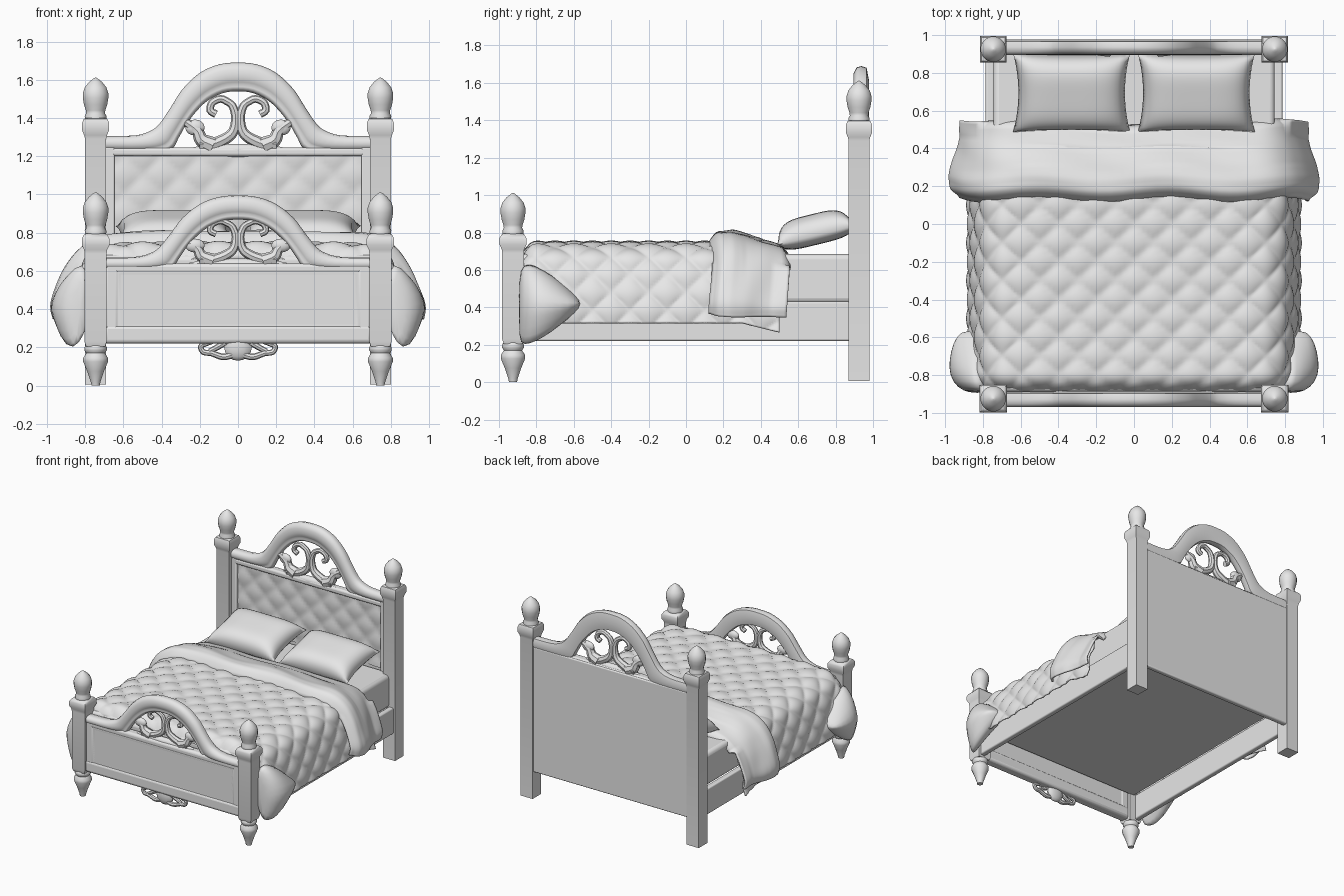
import bpy, bmesh, math
from mathutils import Vector

if "Cube" in bpy.data.objects:
    bpy.data.objects.remove(bpy.data.objects["Cube"])

mat = bpy.data.materials.new("light grey")
mat.diffuse_color = (0.8, 0.8, 0.8, 1)
mat.use_nodes = True
mat.node_tree.nodes["Principled BSDF"].inputs["Base Color"].default_value = mat.diffuse_color


def finish(name, bm, angle=40, solid=0.0, bevel=0.0, sub=0):
    bmesh.ops.recalc_face_normals(bm, faces=bm.faces)
    me = bpy.data.meshes.new(name)
    bm.to_mesh(me)
    bm.free()
    ob = bpy.data.objects.new(name, me)
    bpy.context.collection.objects.link(ob)
    me.materials.append(mat)
    for p in me.polygons:
        p.use_smooth = True
    me.set_sharp_from_angle(angle=math.radians(angle))
    if solid:
        m = ob.modifiers.new("thick", 'SOLIDIFY')
        m.thickness = solid
        m.offset = 0
    if bevel:
        m = ob.modifiers.new("round", 'BEVEL')
        m.width = bevel
        m.segments = 3
    if sub:
        ob.modifiers.new("smooth", 'SUBSURF').levels = sub
    return ob


def box(name, x0, x1, y0, y1, z0, z1, bevel=0.01):
    bm = bmesh.new()
    bmesh.ops.create_cube(bm, size=1)
    for v in bm.verts:
        v.co = ((x0 + x1) / 2 + v.co.x * (x1 - x0), (y0 + y1) / 2 + v.co.y * (y1 - y0),
                (z0 + z1) / 2 + v.co.z * (z1 - z0))
    return finish(name, bm, bevel=bevel)


def loft(name, rings, closed=True, caps=True, **kw):
    """Skin a list of point rings."""
    bm = bmesh.new()
    vs = [[bm.verts.new(p) for p in r] for r in rings]
    n = len(rings[0])
    for a, b in zip(vs, vs[1:]):
        for i in range(n if closed else n - 1):
            j = (i + 1) % n
            bm.faces.new((a[i], a[j], b[j], b[i]))
    if closed and caps:
        bm.faces.new(vs[0])
        bm.faces.new(vs[-1])
    return finish(name, bm, **kw)


def lathe(name, cx, cy, prof, n=16):
    k = math.sqrt(2) if n == 4 else 1
    return loft(name, [[(cx + r * k * math.cos(2 * math.pi * (i + .5) / n),
                         cy + r * k * math.sin(2 * math.pi * (i + .5) / n), z)
                        for i in range(n)] for r, z in prof])


def spline(pts, n):
    """Catmull-Rom curve, n steps per span."""
    p = [Vector(q) for q in pts]
    p = [2 * p[0] - p[1]] + p + [2 * p[-1] - p[-2]]
    out = []
    for i in range(1, len(p) - 2):
        a, b, c, d = p[i - 1:i + 3]
        for s in range(n):
            t = s / n
            out.append(0.5 * (2 * b + (c - a) * t + (2 * a - 5 * b + 4 * c - d) * t * t
                              + (3 * b - a - 3 * c + d) * t ** 3))
    return out + [p[-2]]


def both(half):
    """Mirror a half outline that starts at x = 0."""
    return [(-x, z) for x, z in half[:0:-1]] + list(half)


def tube(name, pts, y, r0, r1, n=8):
    """Round scroll in the x-z plane, tapering from r0 to r1."""
    c = spline(pts, 4)
    rings = []
    for i, p in enumerate(c):
        d = (c[min(i + 1, len(c) - 1)] - c[max(i - 1, 0)]).normalized()
        r = r0 + (r1 - r0) * i / (len(c) - 1)
        rings.append([(p.x - d.y * r * math.cos(a), y + r * math.sin(a), p.y + d.x * r * math.cos(a))
                      for a in (2 * math.pi * k / n for k in range(n))])
    return loft(name, rings)


def blob(name, c, s):
    bm = bmesh.new()
    bmesh.ops.create_uvsphere(bm, u_segments=14, v_segments=8, radius=1)
    for v in bm.verts:
        v.co = [c[i] + v.co[i] * s[i] for i in range(3)]
    return finish(name, bm)


# Posts, caps, finials and feet
bulb = [(.056, 0), (.058, .02), (.05, .035), (.052, .05), (.062, .08), (.068, .115), (.068, .14),
        (.058, .17), (.035, .198), (.015, .214), (.002, .222)]
for s, side in ((-1, "left"), (1, "right")):
    x = .745 * s
    lathe(side + "_head_post", x, .925, [(.055, .005), (.055, 1.29), (.06, 1.31), (.07, 1.335),
                                         (.07, 1.375), (.062, 1.395), (.05, 1.4)], 4)
    lathe(side + "_head_finial", x, .925, [(r, z + 1.39) for r, z in bulb])
    lathe(side + "_foot_post", x, -.925, [(.05, .205), (.058, .23), (.058, .69), (.06, .71), (.072, .735),
                                          (.072, .77), (.06, .79), (.05, .795)], 4)
    lathe(side + "_foot_finial", x, -.925, [(r, z + .79) for r, z in bulb])
    lathe(side + "_turned_foot", x, -.925, [(.022, 0), (.026, .02), (.045, .075), (.066, .125), (.066, .145),
                                            (.05, .17), (.06, .185), (.06, .2), (.05, .215)])
    box(side + "_side_rail", min(.74 * s, .785 * s), max(.74 * s, .785 * s), -.89, .89, .22, .43)

# Arched mouldings of headboard and footboard
OUT = [(0, 1), (.1, .975), (.2, .86), (.29, .64), (.35, .4), (.41, .17), (.46, .07), (.54, .01), (.7, 0)]
INN = [(0, .61), (.08, .585), (.16, .48), (.22, .33), (.27, .16), (.31, -.02), (.35, -.18), (.46, -.23), (.7, -.23)]
SEC = [(0, .5), (.05, .2), (.25, .02), (.5, 0), (.68, .08), (.76, .18), (.84, .15), (.93, .2), (1, .5),
       (.94, .85), (.5, 1), (.06, .85)]


def arch(name, base, height, y0, y1):
    o, i = spline(both(OUT), 3), spline(both(INN), 3)
    rings = []
    for a, b in zip(o, i):
        rings.append([(a.x + (b.x - a.x) * t, y0 + (y1 - y0) * d,
                       base + height * (a.y + (b.y - a.y) * t)) for t, d in SEC])
    loft(name, rings, angle=60)


arch("headboard_arch", 1.305, .385, .895, .978)
arch("footboard_arch", .67, .325, -.97, -.885)


def scrolls(name, z0, k, y):
    stem = [(.06, .262), (.03, .24), (.012, .18), (.022, .11), (.06, .07), (.13, .04), (.2, .04)]
    hook = [(.045, .255), (.09, .275), (.135, .255), (.145, .215), (.115, .195)]
    leaf = [(.13, .03), (.19, .06), (.215, .11), (.275, .155)]
    for s in (-1, 1):
        for nm, pts, r0, r1 in (("stem", stem, .018, .036), ("curl", hook, .02, .02), ("leaf", leaf, .045, .022)):
            tube(name + "_" + nm, [(s * x, z0 + k * z) for x, z in pts], y, r0 * k, r1 * k)
        blob(name + "_leaf_tip", (s * .225, y, z0 + k * .125), (.052, .025, .042 * k))
    blob(name + "_base", (0, y, z0 + .005), (.28, .03, .035))


scrolls("headboard_scroll", 1.225, 1.0, .93)
scrolls("footboard_scroll", .625, .86, -.925)

# Headboard panel, frame and tufted padding
box("headboard_panel", -.7, .7, .93, .972, .22, 1.235)
for s in (-1, 1):
    box("headboard_stile", min(.645 * s, .7 * s), max(.645 * s, .7 * s), .9, .96, .3, 1.25)
    box("footboard_stile", min(.62 * s, .7 * s), max(.62 * s, .7 * s), -.965, -.89, .22, .64, .02)
box("headboard_rail", -.7, .7, .9, .965, 1.2, 1.245, .015)


def tuft(u, v, step):
    return abs(math.sin(math.pi * (u + v) / step) * math.sin(math.pi * (u - v) / step)) ** .6


loft("tufted_padding", [[(x, .926 - .013 * tuft(x, z, .2), z) for x in (-.65 + 1.3 * i / 60 for i in range(61))]
                        for z in (.7 + .51 * j / 24 for j in range(25))], closed=False, angle=80)

# Footboard panel with a hollow curved front, and its frame
box("footboard_panel", -.7, .7, -.93, -.895, .22, .635)
box("footboard_top_rail", -.7, .7, -.965, -.89, .585, .64, .02)
box("footboard_bottom_rail", -.7, .7, -.97, -.885, .22, .315, .02)
loft("footboard_hollow_panel", [[(sx * (.63 - i), y, .45 + sz * (.145 - i)) for sx, sz in
                                 ((-1, -1), (1, -1), (1, 1), (-1, 1))]
                                for i, y in ((0, -.962), (.015, -.962), (.03, -.95), (.055, -.94), (.09, -.936))],
     angle=60)

# Hanging ornament below the footboard
blob("ornament_shell", (0, -.935, .205), (.075, .032, .075))
for s in (-1, 1):
    for pts in ([(.03, .16), (.08, .15), (.14, .17), (.18, .175), (.195, .205), (.17, .225)],
                [(.04, .24), (.09, .255), (.13, .235), (.19, .21)],
                [(.06, .23), (.11, .2), (.15, .18)]):
        tube("ornament_scroll", [(s * x, z) for x, z in pts], -.94, .018, .013)

# Mattress over an open base
box("mattress", -.745, .745, -.89, .93, .42, .685, .03)


# Quilt with diamond stitching, draped over the sides
def cloth(half, y0, y1, nv, n, fn):
    path = spline(both(half), n)
    length = [0]
    for a, b in zip(path, path[1:]):
        length.append(length[-1] + (b - a).length)
    rows = []
    for j in range(nv + 1):
        y = y0 + (y1 - y0) * j / nv
        row = []
        for i, p in enumerate(path):
            d = (path[min(i + 1, len(path) - 1)] - path[max(i - 1, 0)]).normalized()
            row.append(fn(p, Vector((-d.y, d.x)), length[i] - length[-1] / 2, y))
        rows.append(row)
    return rows


def quilt(p, nrm, u, y):
    q = p + nrm * (.02 * tuft(u, y, .2) - .008)
    e = max(0, (-.78 - y) / .11)
    drop = .1 * e ** 3 if p.y > .6 else 0
    return (q.x * (1 - .04 * e * e), y, q.y - drop)


loft("quilt", cloth([(0, .74), (.2, .74), (.4, .738), (.58, .735), (.7, .72), (.78, .67), (.82, .59),
                     (.85, .48), (.865, .4), (.875, .315)], -.885, .5, 110, 8,
                    lambda p, n, u, y: Vector(quilt(p, n, u, y)) - Vector((0, 0, max(0, y - .3) * .25))),
     closed=False, solid=.01, angle=60)

# Folded-back sheet over the quilt
LIFT = [(.13, -.05), (.15, -.01), (.18, .025), (.24, .03), (.34, .005), (.46, -.03), (.52, -.045), (.55, -.085)]


def fold(p, nrm, u, y):
    h = next(a[1] + (b[1] - a[1]) * (y - a[0]) / (b[0] - a[0])
             for a, b in zip(LIFT, LIFT[1:]) if y <= b[0] + 1e-6)
    w = abs(u) / 1.2
    if p.y < .66:
        h = max(h, -.03)
    q = p + nrm * (h + .006 * math.sin(u * 11 + y * 14) * math.sin(y * 17))
    yy = y + .012 * math.sin(u * 9) * (1 if y < .3 else .5) + .03 * w ** 4 * (.3 - y)
    if y > .4:
        yy -= .03 * (1 - min(1, w * 1.5))
    return (q.x, yy, q.y - .05 * (y - .15) * w)


loft("folded_sheet", cloth([(0, .775), (.3, .775), (.55, .77), (.7, .755), (.8, .7), (.87, .61), (.92, .5),
                            (.945, .42), (.935, .36)], .13, .55, 28, 5, fold),
     closed=False, solid=.014, angle=60)

# Loose quilt corners at the foot end
for s in (-1, 1):
    rings = []
    for y, lo, hi, xo in ((-.895, .22, .58, .87), (-.87, .185, .66, .94), (-.8, .21, .64, .985), (-.72, .26, .59, .985),
                          (-.63, .335, .51, .965), (-.56, .4, .44, .92)):
        rings.append([(s * (.78 + (xo - .78) * t), y, lo + (hi - lo) * v) for t, v in
                      ((0, 1), (.4, .95), (.8, .75), (1, .5), (.95, .34), (.75, .08), (.55, -.02), (.25, .12), (0, .3))])
    loft("quilt_corner", rings, sub=1, angle=180)

# Pillows leaning against the headboard
N = 24
for s in (-1, 1):
    bm = bmesh.new()
    bmesh.ops.create_grid(bm, x_segments=N, y_segments=N, size=1)
    low = bmesh.ops.duplicate(bm, geom=bm.verts[:] + bm.edges[:] + bm.faces[:])["geom"]
    lows = {g for g in low if isinstance(g, bmesh.types.BMVert)}
    for v in bm.verts:
        u, w = v.co.x, v.co.y
        h = ((1 - u ** 4) * (1 - w ** 4)) ** .55 * (-.05 if v in lows else .115)
        x = .31 * u * (1 - .09 * (1 - w * w) * u * u)
        y = .215 * w * (1 - .06 * (1 - u * u) * w * w)
        c, t = math.cos(.24), math.sin(.24)
        v.co = (s * .33 + x, .695 + y * c - h * t, .785 + y * t + h * c)
    bmesh.ops.remove_doubles(bm, verts=bm.verts, dist=.0005)
    finish("pillow", bm, angle=80)
